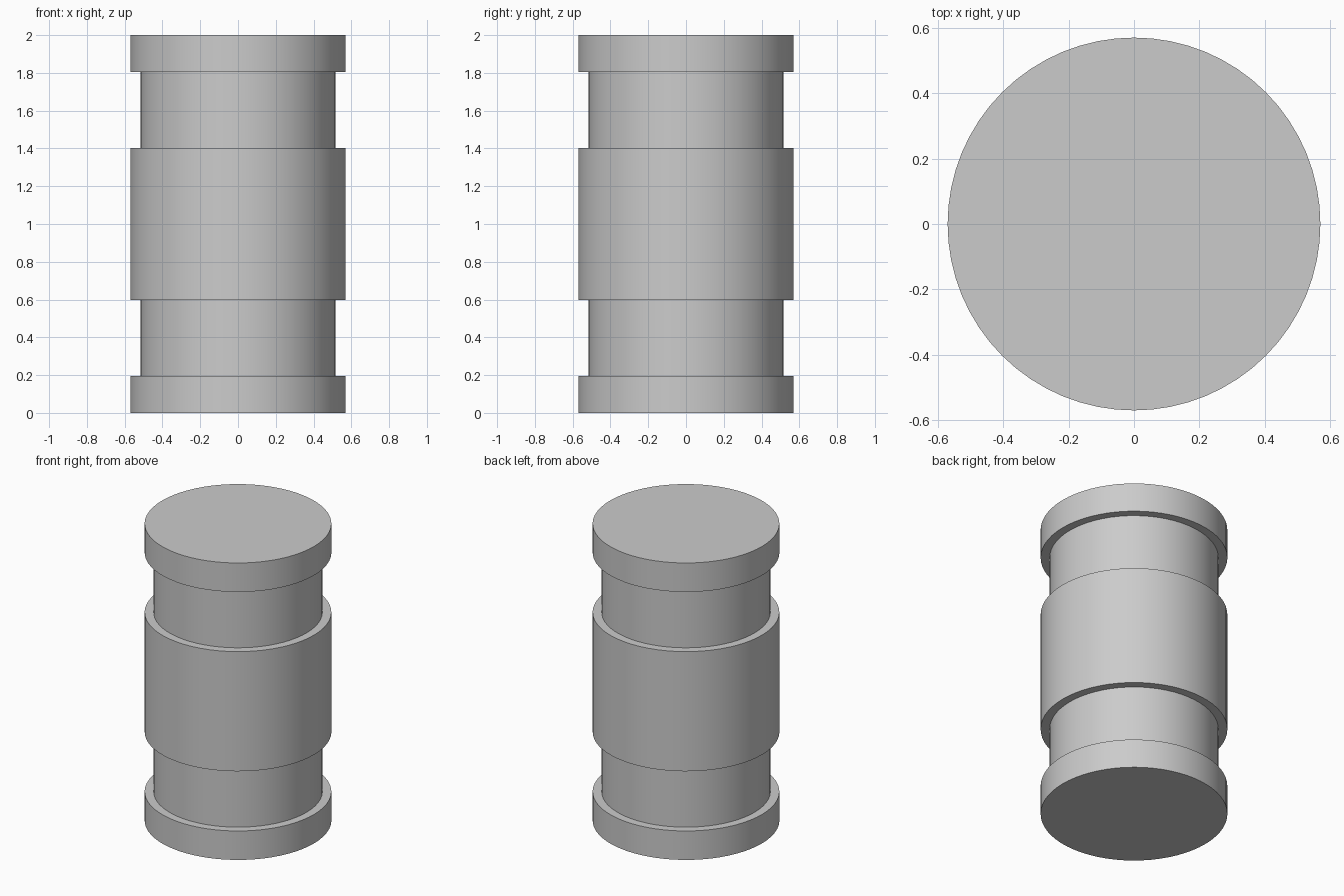
import bpy
import bmesh
import math

if "Cube" in bpy.data.objects:
    bpy.data.objects.remove(bpy.data.objects["Cube"], do_unlink=True)

# Single plain grey
grey = bpy.data.materials.new("plain_grey")
grey.use_nodes = True
colour = (0.6, 0.6, 0.6, 1.0)
grey.diffuse_color = colour
grey.node_tree.nodes["Principled BSDF"].inputs["Base Color"].default_value = colour

WIDE, NARROW = 0.57, 0.515
SEGMENTS = 64


def revolve(name, profile):
    """Turn a (radius, height) profile about z, closed by flat end caps."""
    bm = bmesh.new()
    rings = []
    for radius, z in profile:
        ring = []
        for i in range(SEGMENTS):
            a = math.tau * i / SEGMENTS
            ring.append(bm.verts.new((radius * math.cos(a), radius * math.sin(a), z)))
        rings.append(ring)
    for low, high in zip(rings, rings[1:]):
        for i in range(SEGMENTS):
            j = (i + 1) % SEGMENTS
            bm.faces.new((low[i], low[j], high[j], high[i]))
    bm.faces.new(rings[0][::-1])
    bm.faces.new(rings[-1])
    mesh = bpy.data.meshes.new(name)
    bm.to_mesh(mesh)
    bm.free()
    mesh.materials.append(grey)
    obj = bpy.data.objects.new(name, mesh)
    bpy.context.collection.objects.link(obj)
    bpy.ops.object.select_all(action="DESELECT")
    obj.select_set(True)
    bpy.context.view_layer.objects.active = obj
    bpy.ops.object.shade_smooth_by_angle(angle=math.radians(30))
    return obj


# Lower half: end flange, neck, middle band; the upper half mirrors it
lower = [(WIDE, 0), (WIDE, 0.195), (NARROW, 0.195), (NARROW, 0.597), (WIDE, 0.597)]
upper = [(r, 2 - z) for r, z in reversed(lower)]
revolve("grooved_cylinder", lower + upper)
